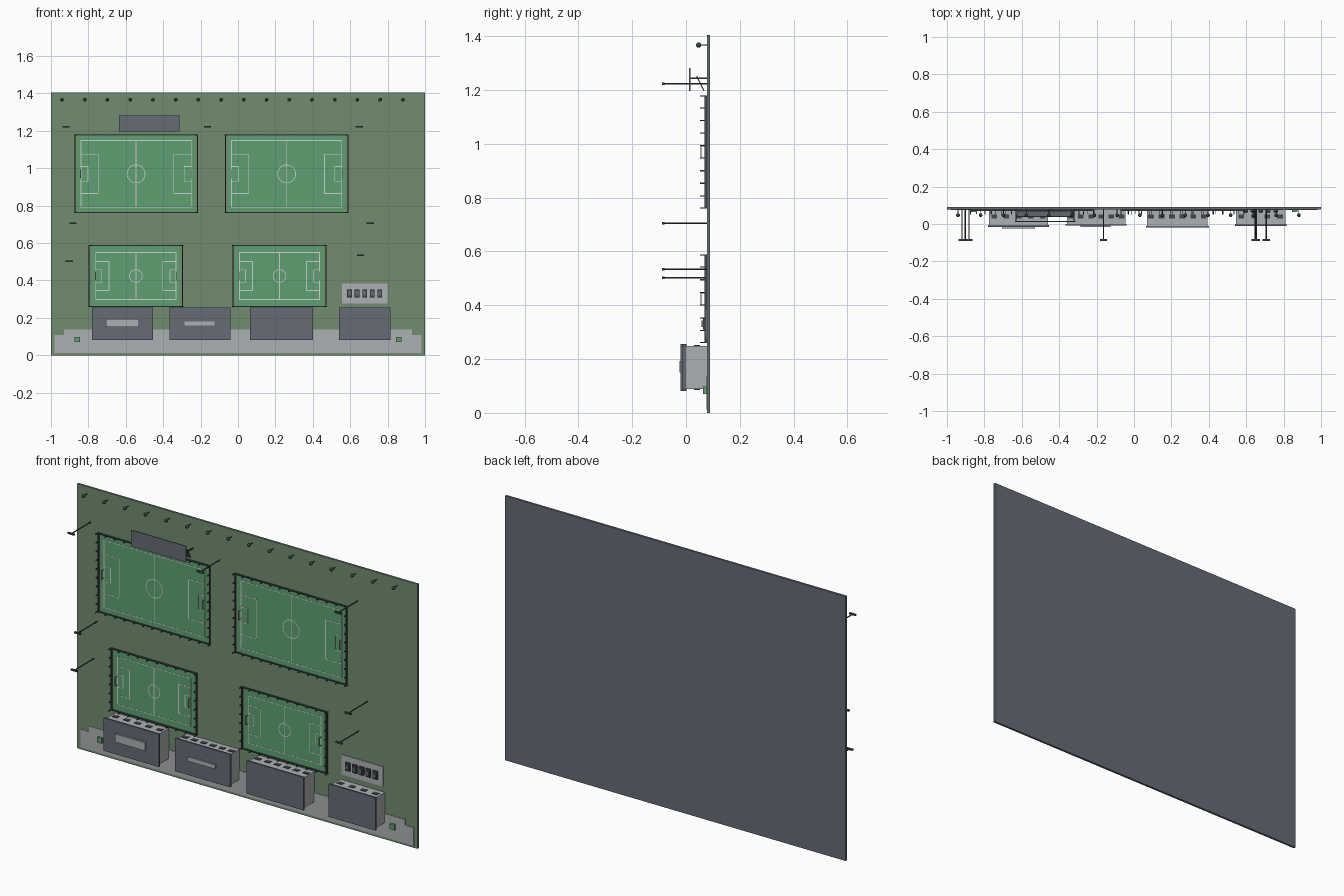
import bpy, bmesh, math
from mathutils import Matrix, Vector

if "Cube" in bpy.data.objects:
    bpy.data.objects.remove(bpy.data.objects["Cube"])


def srgb(r, g, b):
    return tuple((c / 255 / 12.92) if c / 255 <= 0.04045 else ((c / 255 + 0.055) / 1.055) ** 2.4
                 for c in (r, g, b)) + (1,)


def mat(name, *rgb):
    m = bpy.data.materials.new(name)
    m.diffuse_color = srgb(*rgb)
    m.use_nodes = True
    m.node_tree.nodes["Principled BSDF"].inputs["Base Color"].default_value = m.diffuse_color
    return m


GRASS = mat("grass", 114, 140, 112)
TURF = mat("turf", 94, 160, 114)
SLATE = mat("slate", 102, 107, 118)
PALE = mat("pale_concrete", 174, 177, 180)
LINE = mat("line_white", 205, 210, 205)
DARK = mat("dark_metal", 66, 70, 76)
LEAF = mat("leaf", 62, 92, 66)
GROUND = 0.078  # y of the lawn surface; everything grows towards -y


class Part:
    """Collects primitives in one mesh object."""
    def __init__(self, name, material):
        self.name, self.mat, self.bm = name, material, bmesh.new()

    def box(self, x0, x1, y0, y1, z0, z1, tilt=0):
        m = Matrix.Translation(((x0 + x1) / 2, (y0 + y1) / 2, (z0 + z1) / 2))
        m = m @ Matrix.Rotation(tilt, 4, 'X') @ Matrix.Diagonal((x1 - x0, y1 - y0, z1 - z0, 1))
        bmesh.ops.create_cube(self.bm, size=1, matrix=m)

    def rod(self, x, z, y0, y1, r0, r1, n=8):
        m = Matrix.Translation((x, (y0 + y1) / 2, z)) @ Matrix.Rotation(math.pi / 2, 4, 'X')
        bmesh.ops.create_cone(self.bm, cap_ends=True, segments=n, radius1=r0, radius2=r1,
                              depth=y1 - y0, matrix=m)

    def ball(self, x, y, z, r):
        bmesh.ops.create_icosphere(self.bm, subdivisions=2, radius=r,
                                   matrix=Matrix.Translation((x, y, z)))

    def ring(self, x, z, r, w, y):
        n = 32
        vs = [[self.bm.verts.new((x + q * math.cos(a), y, z + q * math.sin(a)))
               for a in (2 * math.pi * i / n for i in range(n))] for q in (r - w / 2, r + w / 2)]
        for i in range(n):
            j = (i + 1) % n
            self.bm.faces.new((vs[0][i], vs[1][i], vs[1][j], vs[0][j]))

    def frame(self, x0, x1, z0, z1, w, y0, y1):
        self.box(x0, x1, y0, y1, z1 - w, z1)
        self.box(x0, x1, y0, y1, z0, z0 + w)
        self.box(x0, x0 + w, y0, y1, z0 + w, z1 - w)
        self.box(x1 - w, x1, y0, y1, z0 + w, z1 - w)

    def done(self):
        me = bpy.data.meshes.new(self.name)
        self.bm.to_mesh(me)
        self.bm.free()
        me.materials.append(self.mat)
        bpy.context.collection.objects.link(bpy.data.objects.new(self.name, me))


# Base slab and lawn
p = Part("base_slab", SLATE)
p.box(-1, 1, 0.081, 0.09, 0, 1.405)
p.done()
p = Part("lawn", GRASS)
p.box(-1, 1, GROUND, 0.081, 0, 1.405)
p.done()

# Stepped pavement along the bottom edge, with planters
p = Part("pavement", PALE)
p.box(-0.98, 0.98, 0.0755, GROUND, 0.012, 0.108)
p.box(-0.93, 0.93, 0.0755, GROUND, 0.108, 0.137)
p.done()
p = Part("planters", TURF)
for s in (-1, 1):
    p.box(s * 0.86 - 0.014, s * 0.86 + 0.014, 0.064, GROUND, 0.07, 0.098)
p.done()


# Pitches: turf, markings, goals and fence
def pitch(name, cx, cz, fw, fh, lw, lh, pen, goal, r):
    t = Part(name + "_turf", TURF)
    t.box(cx - fw + 0.015, cx + fw - 0.015, 0.0755, GROUND, cz - fh + 0.004, cz + fh - 0.004)
    t.done()
    m = Part(name + "_markings", LINE)
    y0, y1, w = 0.0745, 0.0755, 0.004
    m.frame(cx - lw, cx + lw, cz - lh, cz + lh, w, y0, y1)
    m.box(cx - w / 2, cx + w / 2, y0, y1, cz - lh + w, cz + lh - w)
    m.ring(cx, cz, r, w, y0 - 0.0002)
    g = Part(name + "_goals", LINE)
    for s in (-1, 1):
        e = cx + s * lw
        for d, h in (pen, goal):
            i = e - s * d
            a, b = sorted((e, i))
            for k in (-1, 1):
                m.box(a, b, y0, y1, cz + k * h - w / 2, cz + k * h + w / 2)
            m.box(i - w / 2, i + w / 2, y0, y1, cz - h, cz + h)
        h = 0.022
        for k in (-1, 1):
            g.box(e - 0.0015, e + 0.0015, 0.056, 0.075, cz + k * h - 0.0015, cz + k * h + 0.0015)
        g.box(e - 0.0015, e + 0.0015, 0.054, 0.057, cz - h, cz + h)
    m.done()
    g.done()
    f = Part(name + "_fence", DARK)
    f.frame(cx - fw, cx + fw, cz - fh, cz + fh, 0.005, 0.069, GROUND)
    nx, nz = round(fw * 2 / 0.055), round(fh * 2 / 0.045)
    for i in range(nx + 1):
        for s in (-1, 1):
            x, z = cx - fw + 2 * fw * i / nx, cz + s * (fh - 0.002)
            f.box(x - 0.002, x + 0.002, 0.052, GROUND, z - 0.002, z + 0.002)
    for i in range(1, nz):
        for s in (-1, 1):
            x, z = cx + s * (fw - 0.002), cz - fh + 2 * fh * i / nz
            f.box(x - 0.002, x + 0.002, 0.052, GROUND, z - 0.002, z + 0.002)
    f.done()


big = (0.97, 0.33, 0.21, 0.297, 0.18, (0.095, 0.105), (0.04, 0.04), 0.048)
small = (0.424, 0.252, 0.165, 0.216, 0.128, (0.072, 0.077), (0.034, 0.033), 0.034)
pitch("pitch_upper_left", -0.545, *big)
pitch("pitch_upper_right", 0.26, *big)
pitch("pitch_lower_left", -0.546, *small)
pitch("pitch_lower_right", 0.222, *small)

# Buildings: walls, overhanging roof and windows on the two long sides
walls, roofs = Part("building_walls", PALE), Part("building_roofs", SLATE)
wins = Part("building_windows", DARK)
for x0, x1, top, n in ((-0.78, -0.455, -0.015, 5), (-0.365, -0.04, -0.008, 6),
                       (0.063, 0.40, -0.02, 6), (0.54, 0.815, -0.01, 4)):
    walls.box(x0 + 0.006, x1 - 0.006, top + 0.008, GROUND, 0.088, 0.249)
    roofs.box(x0, x1, top, top + 0.009, 0.081, 0.256)
    for i in range(n):
        x = x0 + (x1 - x0) * (i + 0.5) / n
        for za, zb in ((0.249, 0.252), (0.085, 0.088)):
            wins.box(x - 0.015, x + 0.015, 0.03, 0.052, za, zb)
for q in (walls, roofs, wins):
    q.done()
p = Part("roof_skylights", PALE)
p.box(-0.707, -0.53, -0.024, -0.015, 0.15, 0.193)
p.box(-0.285, -0.125, -0.015, -0.008, 0.158, 0.181)
p.done()

# Car park with five cars
p = Part("car_park", PALE)
p.box(0.555, 0.80, 0.0745, GROUND, 0.278, 0.384)
p.done()
body, cabin = Part("car_bodies", DARK), Part("car_cabins", SLATE)
for i in range(5):
    x = 0.597 + i * 0.0402
    body.box(x - 0.013, x + 0.013, 0.064, 0.0745, 0.31, 0.353)
    cabin.box(x - 0.009, x + 0.009, 0.058, 0.064, 0.319, 0.343)
body.done()
cabin.done()

# Grandstand: canopy, posts and sloped seating
p = Part("stand_canopy", SLATE)
p.box(-0.637, -0.313, 0.011, 0.016, 1.196, 1.282)
p.done()
p = Part("stand_posts", DARK)
for x in (-0.63, -0.32):
    p.box(x - 0.003, x + 0.003, 0.016, GROUND, 1.241, 1.247)
p.done()
p = Part("stand_seating", SLATE)
p.box(-0.625, -0.325, 0.051, 0.055, 1.195, 1.255, math.radians(27))
p.done()

# Floodlights
poles, heads = Part("floodlight_poles", DARK), Part("floodlight_heads", DARK)
for x, z in ((-0.92, 1.223), (-0.163, 1.223), (0.648, 1.223), (-0.882, 0.705),
             (0.707, 0.705), (-0.902, 0.502), (0.655, 0.534)):
    poles.rod(x, z, -0.083, GROUND, 0.003, 0.003)
    heads.box(x - 0.019, x + 0.019, -0.09, -0.08, z - 0.004, z + 0.004)
poles.done()
heads.done()

# Row of trees along the top edge
trunks, crowns = Part("tree_trunks", DARK), Part("tree_crowns", LEAF)
for i in range(16):
    x = -0.941 + i * 0.1215
    trunks.rod(x, 1.367, 0.05, GROUND, 0.0022, 0.0022, 6)
    crowns.ball(x, 0.047, 1.367, 0.01)
trunks.done()
crowns.done()
